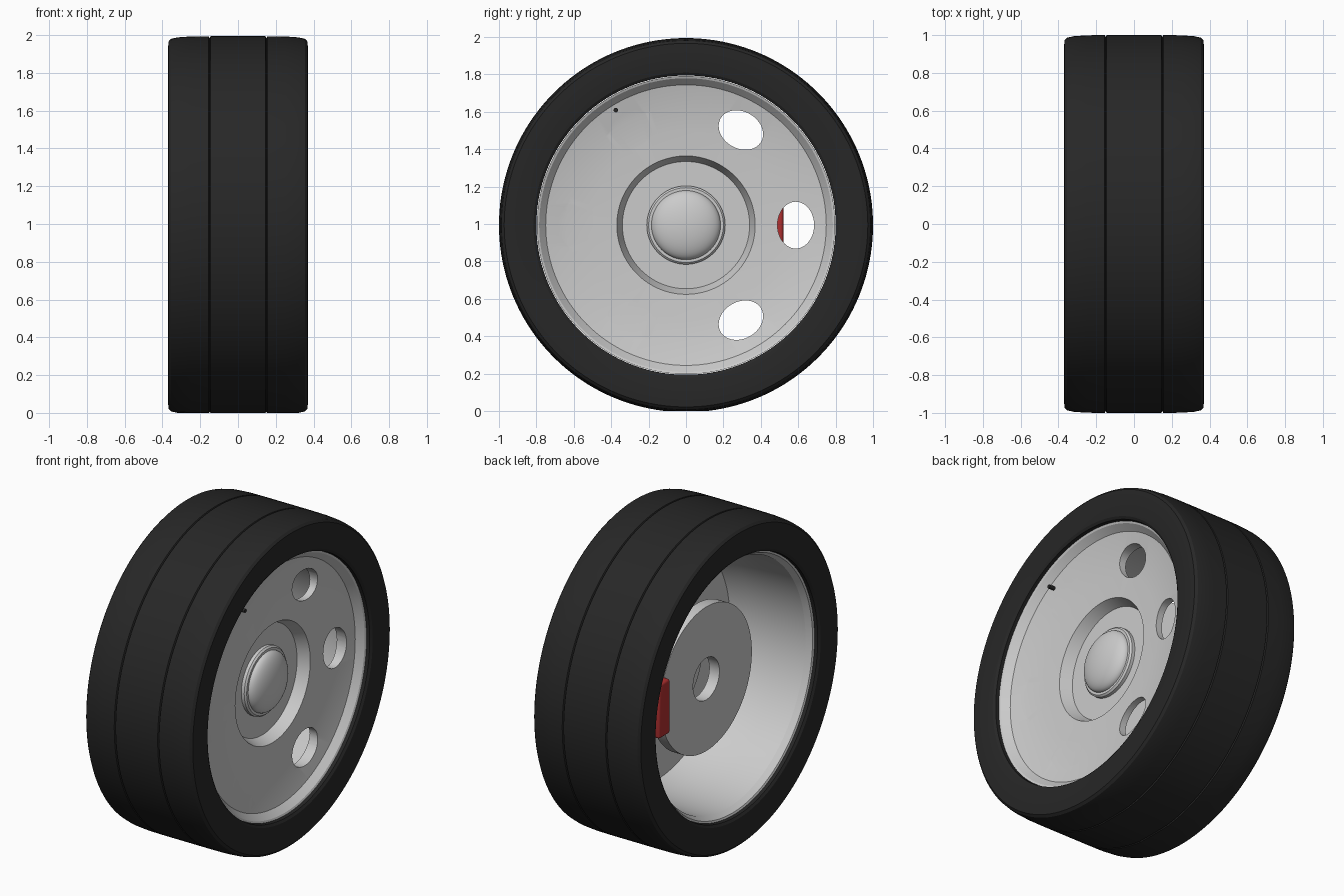
import bpy, bmesh
from math import radians, cos, sin, pi
from mathutils import Matrix, Vector

if "Cube" in bpy.data.objects:
    bpy.data.objects.remove(bpy.data.objects["Cube"])

CZ = 0.994  # axle height
SEG = 128


def material(name, color):
    m = bpy.data.materials.new(name)
    m.diffuse_color = color
    m.use_nodes = True
    m.node_tree.nodes["Principled BSDF"].inputs["Base Color"].default_value = m.diffuse_color
    return m


def finish(ob, mat=None, angle=25):
    if mat:
        ob.data.materials.append(mat)
    bpy.ops.object.select_all(action='DESELECT')
    bpy.context.view_layer.objects.active = ob
    ob.select_set(True)
    bpy.ops.object.shade_smooth_by_angle(angle=radians(angle))
    return ob


def make(name, bm):
    bmesh.ops.recalc_face_normals(bm, faces=bm.faces)
    me = bpy.data.meshes.new(name)
    bm.to_mesh(me)
    bm.free()
    ob = bpy.data.objects.new(name, me)
    bpy.context.collection.objects.link(ob)
    return ob


def lathe(name, profile, seg=SEG, closed=True):
    """Spin an (x, radius) profile around the axle."""
    bm = bmesh.new()
    vs = [bm.verts.new((x, 0, r)) for x, r in profile]
    pairs = list(zip(vs, vs[1:])) + ([(vs[-1], vs[0])] if closed else [])
    es = [bm.edges.new(p) for p in pairs]
    bmesh.ops.spin(bm, geom=vs + es, cent=(0, 0, 0), axis=(1, 0, 0),
                   angle=2 * pi, steps=seg, use_merge=False)
    bmesh.ops.remove_doubles(bm, verts=bm.verts, dist=1e-5)
    bmesh.ops.translate(bm, verts=bm.verts, vec=(0, 0, CZ))
    return make(name, bm)


def cylinder_x(name, r, x0, x1, y, z, scale=(1, 1), turn=0, seg=48):
    """Cylinder along x, optionally squashed and rotated about the axle."""
    bm = bmesh.new()
    bmesh.ops.create_cone(bm, cap_ends=True, segments=seg, radius1=r, radius2=r,
                          depth=x1 - x0, matrix=Matrix.Rotation(pi / 2, 4, 'Y'))
    for v in bm.verts:
        p = Vector((v.co.x + (x0 + x1) / 2, v.co.y * scale[0] + y, v.co.z * scale[1] + z))
        v.co = Matrix.Rotation(turn, 3, 'X') @ p + Vector((0, 0, CZ))
    return make(name, bm)


rubber = material("rubber", (0.02, 0.02, 0.02, 1))
red = material("red_paint", (0.45, 0.03, 0.03, 1))

# Tire: two thin tread grooves, rounded shoulders, flattened at the ground
half = [(0.145, 1.0), (0.15, 0.99), (0.155, 1.0), (0.25, 0.999), (0.32, 0.994),
        (0.355, 0.986), (0.368, 0.972), (0.37, 0.94), (0.368, 0.87),
        (0.36, 0.815), (0.35, 0.80)]
tire = lathe("tire", [(-x, r) for x, r in reversed(half)] + half, seg=160)
for v in tire.data.vertices:
    v.co.z = max(v.co.z, 0.0)
finish(tire, rubber)

# Rim: dished face with a hub recess and an open barrel behind
rim = lathe("rim", [
    (0.17, 0), (0.17, 0.34), (0.24, 0.37), (0.247, 0.5), (0.26, 0.64), (0.285, 0.75),
    (0.325, 0.785), (0.33, 0.797), (-0.33, 0.797), (-0.325, 0.785), (-0.29, 0.765),
    (-0.1, 0.758), (0.08, 0.745), (0.2, 0.72), (0.21, 0.6), (0.2, 0.38),
    (0.13, 0.35), (0.13, 0)], closed=False)

# Six oval openings
for i in range(6):
    cut = cylinder_x("opening_cutter", 0.1, 0.1, 0.4, 0.587, 0, (0.98, 1.25), i * pi / 3)
    cut.hide_render = True
    mod = rim.modifiers.new("opening", 'BOOLEAN')
    mod.object = cut
    mod.solver = 'EXACT'
    bpy.context.view_layer.objects.active = rim
    bpy.ops.object.modifier_apply(modifier=mod.name)
    bpy.data.objects.remove(cut)
finish(rim)

# Hub cap: collar and shallow dome
dome = [(0.2 + 0.07 * sin(a), 0.185 * cos(a)) for a in [k * pi / 24 for k in range(12)]]
finish(lathe("hub_cap", [(0.165, 0), (0.165, 0.21), (0.19, 0.21), (0.2, 0.2), (0.2, 0.19)]
             + dome + [(0.27, 0)], seg=64, closed=False))

# Brake disc with centre hole
finish(lathe("brake_disc", [(-0.14, 0.13), (-0.14, 0.45), (-0.07, 0.45), (-0.07, 0.13)]))

# Brake caliper over the disc edge
bm = bmesh.new()
bmesh.ops.create_cube(bm, size=1, matrix=Matrix.Translation((-0.105, 0.465, CZ))
                      @ Matrix.Diagonal((0.15, 0.11, 0.34, 1)))
bmesh.ops.bevel(bm, geom=bm.edges[:], offset=0.015, segments=3, profile=0.5, affect='EDGES')
finish(make("brake_caliper", bm), red, 35)

# Tyre valve
finish(cylinder_x("valve", 0.012, 0.25, 0.315, -0.375, 0.615, seg=16), rubber)
